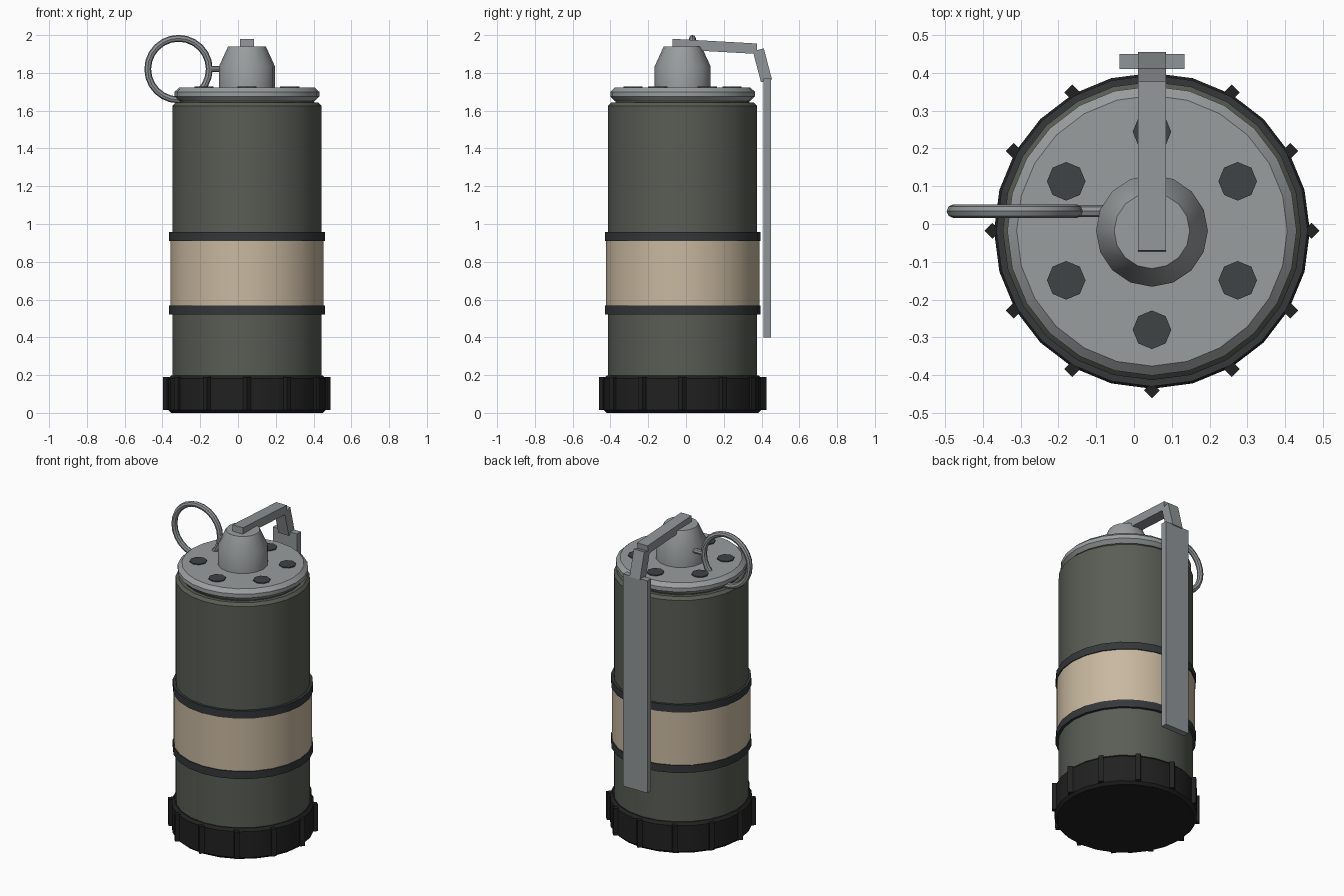
import bpy, bmesh, math
from mathutils import Vector

if "Cube" in bpy.data.objects:
    bpy.data.objects.remove(bpy.data.objects["Cube"])

CX, CY = 0.0475, -0.018   # axis of the canister


def material(name, rgb):
    m = bpy.data.materials.new(name)
    m.diffuse_color = (*rgb, 1)
    m.use_nodes = True
    m.node_tree.nodes["Principled BSDF"].inputs["Base Color"].default_value = m.diffuse_color
    return m


GREEN = material("olive_grey", (0.10, 0.11, 0.09))
TAN = material("tan", (0.58, 0.48, 0.35))
DARK = material("dark_grey", (0.035, 0.038, 0.042))
BLACK = material("black", (0.015, 0.015, 0.015))
STEEL = material("steel", (0.32, 0.34, 0.345))
LEVER = material("lever_grey", (0.28, 0.30, 0.31))


def finish(name, bm, mat, smooth=True):
    bmesh.ops.recalc_face_normals(bm, faces=bm.faces)
    me = bpy.data.meshes.new(name)
    bm.to_mesh(me)
    bm.free()
    ob = bpy.data.objects.new(name, me)
    bpy.context.collection.objects.link(ob)
    me.materials.append(mat)
    if smooth:
        bpy.ops.object.select_all(action='DESELECT')
        bpy.context.view_layer.objects.active = ob
        ob.select_set(True)
        bpy.ops.object.shade_smooth_by_angle(angle=math.radians(30))
    return ob


def add_lathe(bm, profile, sides, x=CX, y=CY):
    """Closed solid from (radius, z) points, bottom to top."""
    rings = []
    for r, z in profile:
        rings.append([bm.verts.new((x + r * math.cos(math.tau * i / sides),
                                    y + r * math.sin(math.tau * i / sides), z))
                      for i in range(sides)])
    for a, b in zip(rings, rings[1:]):
        for i in range(sides):
            j = (i + 1) % sides
            bm.faces.new((a[i], a[j], b[j], b[i]))
    bm.faces.new(rings[0][::-1])
    bm.faces.new(rings[-1])


def lathe(name, profile, mat, sides=24):
    bm = bmesh.new()
    add_lathe(bm, profile, sides)
    return finish(name, bm, mat)


def polar_posts(name, count, radius, start, profile, sides, mat):
    """Small prisms repeated around the canister axis."""
    bm = bmesh.new()
    for k in range(count):
        a = start + math.tau * k / count
        add_lathe(bm, profile, sides, CX + radius * math.cos(a), CY + radius * math.sin(a))
    return finish(name, bm, mat, smooth=False)


def bar(name, p, q, width, thick, mat):
    """Box running from p to q in the yz plane, centred on the axis in x."""
    p, q = Vector(p), Vector(q)
    d = (q - p).normalized()
    n = Vector((-d.y, d.x)) * thick / 2
    bm = bmesh.new()
    ends = [[bm.verts.new((CX + s * width / 2, c.x, c.y)) for c in (p + n, q + n, q - n, p - n)]
            for s in (-1, 1)]
    bm.faces.new(ends[0])
    bm.faces.new(ends[1][::-1])
    for i in range(4):
        j = (i + 1) % 4
        bm.faces.new((ends[0][i], ends[0][j], ends[1][j], ends[1][i]))
    return finish(name, bm, mat, smooth=False)


# canister body, bands and base cap
lathe("body", [(0.395, 0.10), (0.395, 1.625), (0.378, 1.643), (0.355, 1.643), (0.355, 1.665)], GREEN)
lathe("tan_band", [(0.406, 0.55), (0.406, 0.92)], TAN)
for name, z in (("lower_trim", 0.52), ("upper_trim", 0.91)):
    lathe(name, [(0.412, z), (0.412, z + 0.048)], DARK)
lathe("base_cap", [(0.402, 0.0), (0.418, 0.016), (0.418, 0.182), (0.402, 0.198)], BLACK)
polar_posts("grip_ribs", 12, 0.4225, 0, [(0.021, 0.015), (0.021, 0.19)], 4, BLACK)

# lid with vents and fuze housing
lathe("lid", [(0.358, 1.65), (0.383, 1.675), (0.383, 1.70), (0.358, 1.723)], STEEL)
polar_posts("vents", 6, 0.262, math.pi / 6, [(0.051, 1.71), (0.051, 1.729)], 8,
            material("vent_grey", (0.05, 0.056, 0.06)))
lathe("fuze_housing", [(0.148, 1.715), (0.148, 1.835), (0.1, 1.94)], STEEL, 16)

# safety lever
bar("lever_top", (-0.072, 1.953), (0.375, 1.928), 0.075, 0.055, LEVER)
bar("lever_bend", (0.383, 1.922), (0.426, 1.758), 0.075, 0.06, LEVER)
bar("lever_plate", (0.43, 1.77), (0.43, 0.40), 0.172, 0.04, LEVER)

# pull ring and pin
bpy.ops.mesh.primitive_torus_add(major_segments=24, minor_segments=8, major_radius=0.163,
                                 minor_radius=0.018, location=(-0.315, 0.034, 1.82),
                                 rotation=(math.pi / 2, 0, 0))
ring = bpy.context.object
ring.name = "pull_ring"
bpy.ops.mesh.primitive_cylinder_add(vertices=8, radius=0.016, depth=0.16,
                                    location=(-0.065, 0.034, 1.82), rotation=(0, math.pi / 2, 0))
pin = bpy.context.object
pin.name = "safety_pin"
for ob in (ring, pin):
    ob.data.materials.append(LEVER)
    bpy.context.view_layer.objects.active = ob
    bpy.ops.object.select_all(action='DESELECT')
    ob.select_set(True)
    bpy.ops.object.shade_smooth_by_angle(angle=math.radians(30))
